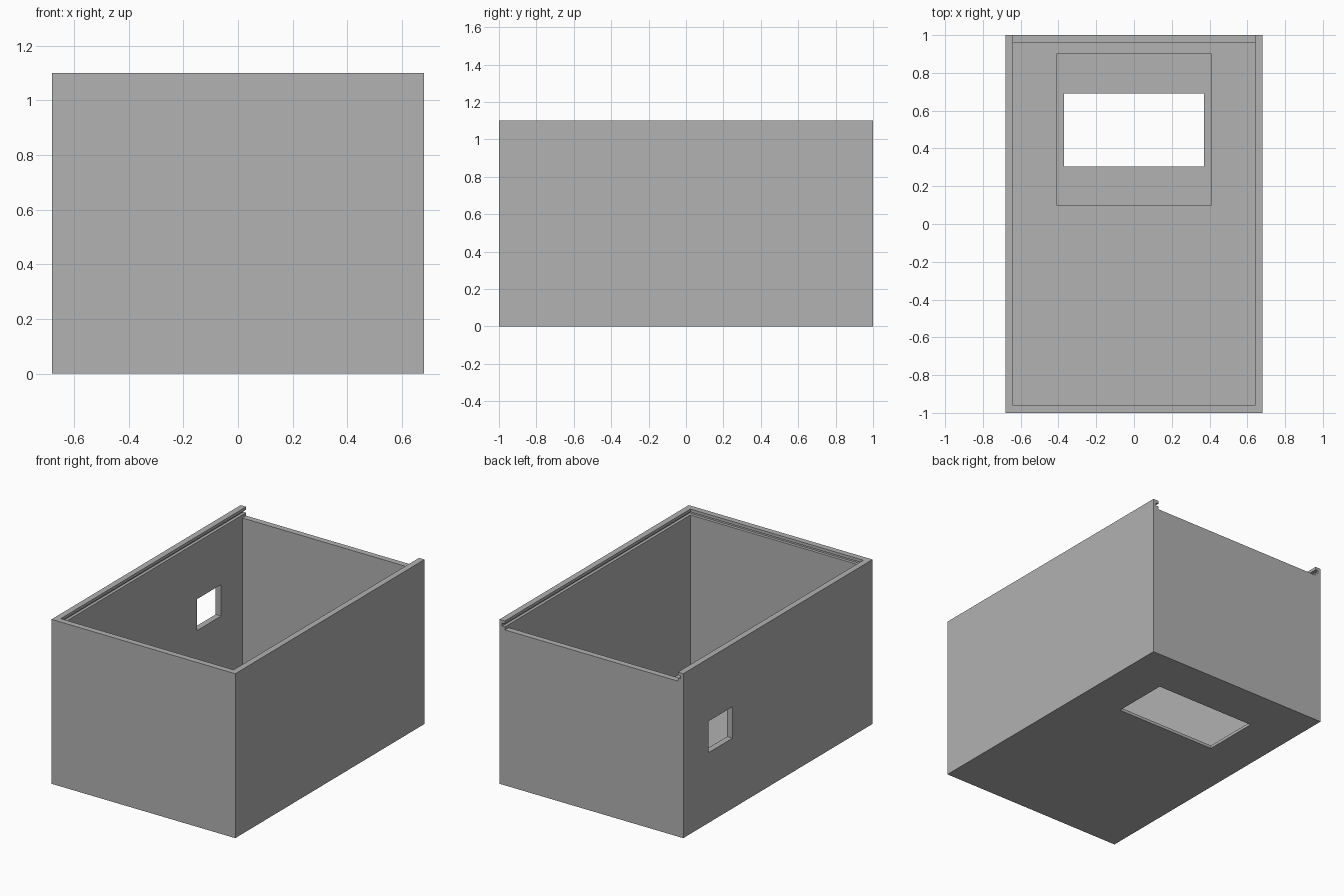
import bpy
import bmesh
from mathutils import Vector

if "Cube" in bpy.data.objects:
    bpy.data.objects.remove(bpy.data.objects["Cube"], do_unlink=True)

W, D, H = 0.68, 1.0, 1.10      # half width, half depth, height
T = 0.04                       # wall thickness
OVER = H + 0.1                 # cutters reach past the rim

grey = bpy.data.materials.new("plain_grey")
grey.use_nodes = True
colour = (0.445, 0.445, 0.445, 1)
grey.diffuse_color = colour
grey.node_tree.nodes["Principled BSDF"].inputs["Base Color"].default_value = colour


def block(name, low, high):
    """Axis-aligned box between two corners."""
    low, high = Vector(low), Vector(high)
    bm = bmesh.new()
    bmesh.ops.create_cube(bm, size=1)
    for v in bm.verts:
        v.co = (low + high) / 2 + v.co * (high - low)
    mesh = bpy.data.meshes.new(name)
    bm.to_mesh(mesh)
    bm.free()
    mesh.materials.append(grey)
    obj = bpy.data.objects.new(name, mesh)
    bpy.context.collection.objects.link(obj)
    return obj


def cut(target, name, low, high):
    """Subtract a box from the target and discard the cutter."""
    cutter = block(name, low, high)
    cutter.hide_render = True
    mod = target.modifiers.new(name, 'BOOLEAN')
    mod.operation = 'DIFFERENCE'
    mod.solver = 'EXACT'
    mod.object = cutter
    bpy.context.view_layer.objects.active = target
    bpy.ops.object.modifier_apply(modifier=name)
    bpy.data.objects.remove(cutter, do_unlink=True)


box = block("open_box", (-W, -D, 0), (W, D, H))

# Interior, open at the top
cut(box, "cavity", (T - W, T - D, T), (W - T, D - T, OVER))

# Lowered back wall so the lid can slide in
cut(box, "back_notch", (T - W, D - 2 * T, H - 0.06), (W - T, D + T, OVER))

# Lid groove along the sides and front, open at the back
cut(box, "lid_groove", (T / 2 - W, T / 2 - D, H - 0.04), (W - T / 2, D + T, H - 0.02))

# Shallow floor recess with a smaller through opening
cut(box, "floor_recess", (-0.41, 0.10, T / 2), (0.41, 0.90, 0.2))
cut(box, "floor_opening", (-0.37, 0.305, -T), (0.37, 0.69, 0.2))

# Small window in one side wall
cut(box, "side_window", (-W - T, 0.48, 0.47), (-W + 2 * T, 0.735, 0.68))
